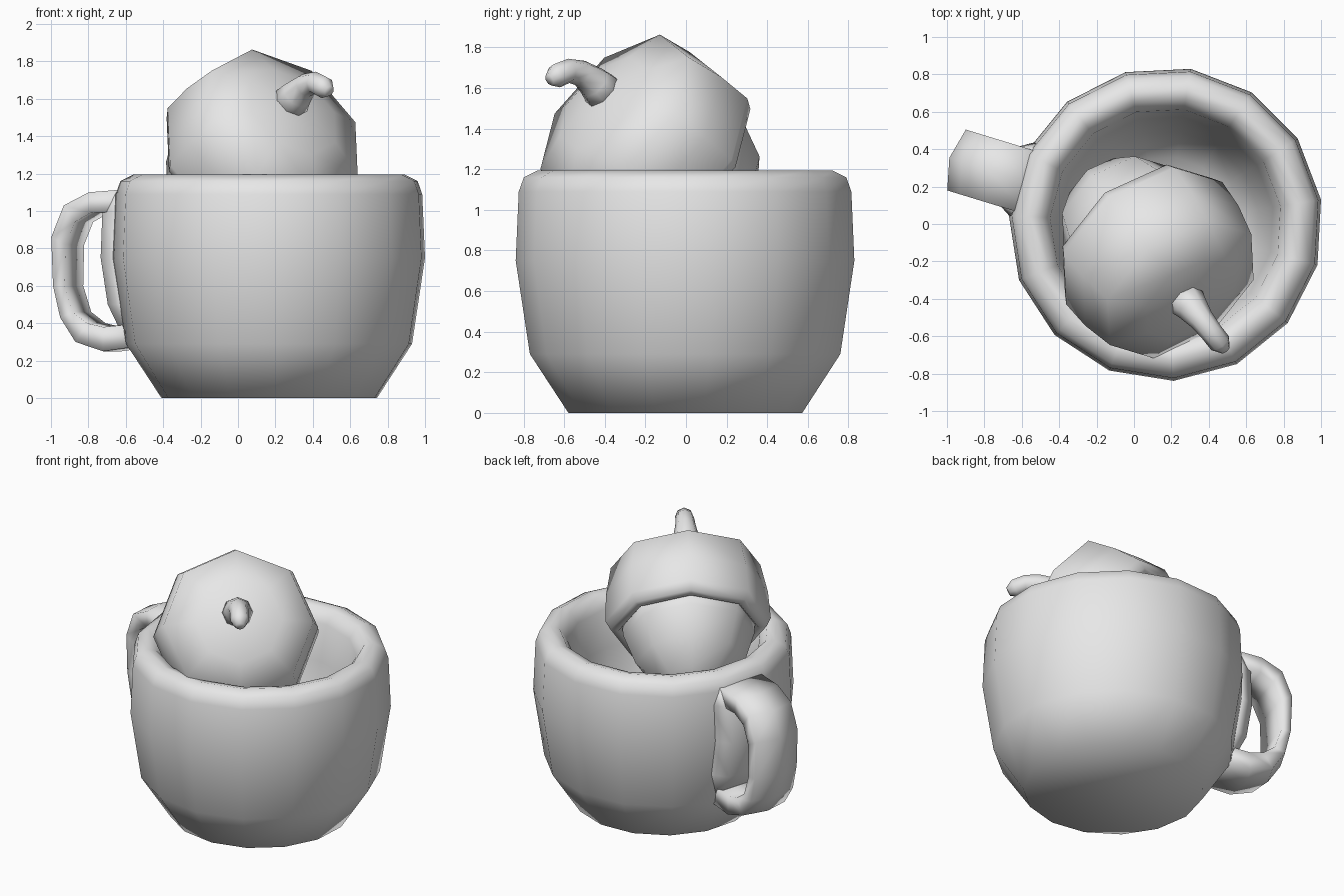
import bpy, bmesh, math
from mathutils import Vector

cube = bpy.data.objects.get("Cube")
if cube:
    bpy.data.objects.remove(cube, do_unlink=True)

clay = bpy.data.materials.new("plain_grey")
clay.use_nodes = True
GREY = (0.8, 0.8, 0.8, 1)
clay.diffuse_color = GREY
clay.node_tree.nodes["Principled BSDF"].inputs["Base Color"].default_value = GREY


def loft(name, rings):
    """Skin a list of equal-sized point rings and close both ends."""
    bm = bmesh.new()
    loops = [[bm.verts.new(p) for p in ring] for ring in rings]
    n = len(loops[0])
    for a, b in zip(loops, loops[1:]):
        for i in range(n):
            j = (i + 1) % n
            bm.faces.new((a[i], a[j], b[j], b[i]))
    bm.faces.new(loops[0])
    bm.faces.new(loops[-1])
    bmesh.ops.recalc_face_normals(bm, faces=bm.faces)
    for f in bm.faces:
        f.smooth = True
    mesh = bpy.data.meshes.new(name)
    bm.to_mesh(mesh)
    bm.free()
    mesh.materials.append(clay)
    obj = bpy.data.objects.new(name, mesh)
    bpy.context.collection.objects.link(obj)


def circle(centre, a, b, radius, sides, phase=0.0):
    """Ring of points around centre in the plane of a and b."""
    angles = [phase + math.tau * i / sides for i in range(sides)]
    return [centre + radius * (a * math.cos(t) + b * math.sin(t)) for t in angles]


X, Y, Z = Vector((1, 0, 0)), Vector((0, 1, 0)), Vector((0, 0, 1))
mug_centre = Vector((0.17, 0, 0))

# Mug: outer wall, rolled rim, tapering inner wall and floor
mug_profile = [(0.58, 0), (0.77, 0.29), (0.84, 0.75), (0.825, 1.09),
               (0.80, 1.16), (0.73, 1.195), (0.67, 1.18), (0.62, 1.10),
               (0.58, 0.85), (0.50, 0.42), (0.36, 0.18), (0.12, 0.14)]
loft("mug", [circle(mug_centre + Z * z, X, Y, r, 15, math.radians(8.9))
             for r, z in mug_profile])

# Handle: a flat bar with a raised outer ridge, looping out from one mug facet
angle = math.radians(163)
out = Vector((math.cos(angle), math.sin(angle), 0))
side = Vector((out.y, -out.x, 0))
HALF = 0.17


def at(s, z, t):
    return mug_centre + out * s + side * t + Z * z


def bar(outer, inner):
    (s, z), i = outer, inner
    return [at(s, z, -HALF), at(s + 0.04, z, 0), at(s, z, HALF),
            at(*i, HALF), at(*i, -HALF)]


handle_path = [((0.70, 1.12), (0.70, 1.0)), ((0.96, 1.10), (0.95, 0.99)),
               ((1.10, 1.03), (1.04, 0.94)), ((1.17, 0.86), (1.09, 0.82)),
               ((1.16, 0.60), (1.095, 0.60)), ((1.12, 0.43), (1.05, 0.46)),
               ((1.035, 0.30), (0.97, 0.40)), ((0.88, 0.25), (0.88, 0.38)),
               ((0.66, 0.28), (0.66, 0.40))]
loft("handle", [bar(o, i) for o, i in handle_path])

# Backing strip that swells out of the wall behind the handle
strip = [(0.75, 0.28), (0.86, 0.5), (0.90, 0.75), (0.89, 1.0), (0.84, 1.1)]
loft("handle_base", [[at(s, z, -0.15), at(s, z, 0.15),
                      at(s - 0.13, z, 0.23), at(s - 0.13, z, -0.23)] for s, z in strip])

# Acorn axes: tilted up and forward, with a corner at the top
forward = Vector((0.616, -0.788, 0))
across = Vector((0.788, 0.616, 0))
tilt = math.radians(36)
axis = forward * math.cos(tilt) + Z * math.sin(tilt)
up = Z * math.cos(tilt) - forward * math.sin(tilt)
acorn_centre = forward * 0.43 - across * 0.02 + Z * 1.475


def acorn_part(name, profile):
    loft(name, [circle(acorn_centre + axis * s, up, across, r, 8)
                for s, r in profile])


acorn_part("acorn_cap", [(-0.38, 0.38), (-0.46, 0.45), (-0.45, 0.50), (-0.39, 0.53),
                         (-0.2, 0.52), (0, 0.48), (0.09, 0.28), (0.13, 0.12)])
acorn_part("acorn_nut", [(-0.38, 0.43), (-0.50, 0.42), (-0.70, 0.35),
                         (-0.85, 0.21), (-0.92, 0.10), (-0.94, 0.03)])

# Stem: slightly flared base, arching forward and drooping at the tip
stem_path = [(0.47, 1.56, 0.11), (0.55, 1.625, 0.085), (0.63, 1.672, 0.066),
             (0.71, 1.685, 0.06), (0.785, 1.66, 0.06), (0.83, 1.64, 0.03)]
points = [forward * u - across * 0.03 + Z * z for u, z, r in stem_path]
rings = []
for k, (p, (u, z, r)) in enumerate(zip(points, stem_path)):
    d = (points[min(k + 1, len(points) - 1)] - points[max(k - 1, 0)]).normalized()
    rings.append(circle(p, d.cross(across), across, r, 8))
loft("acorn_stem", rings)
